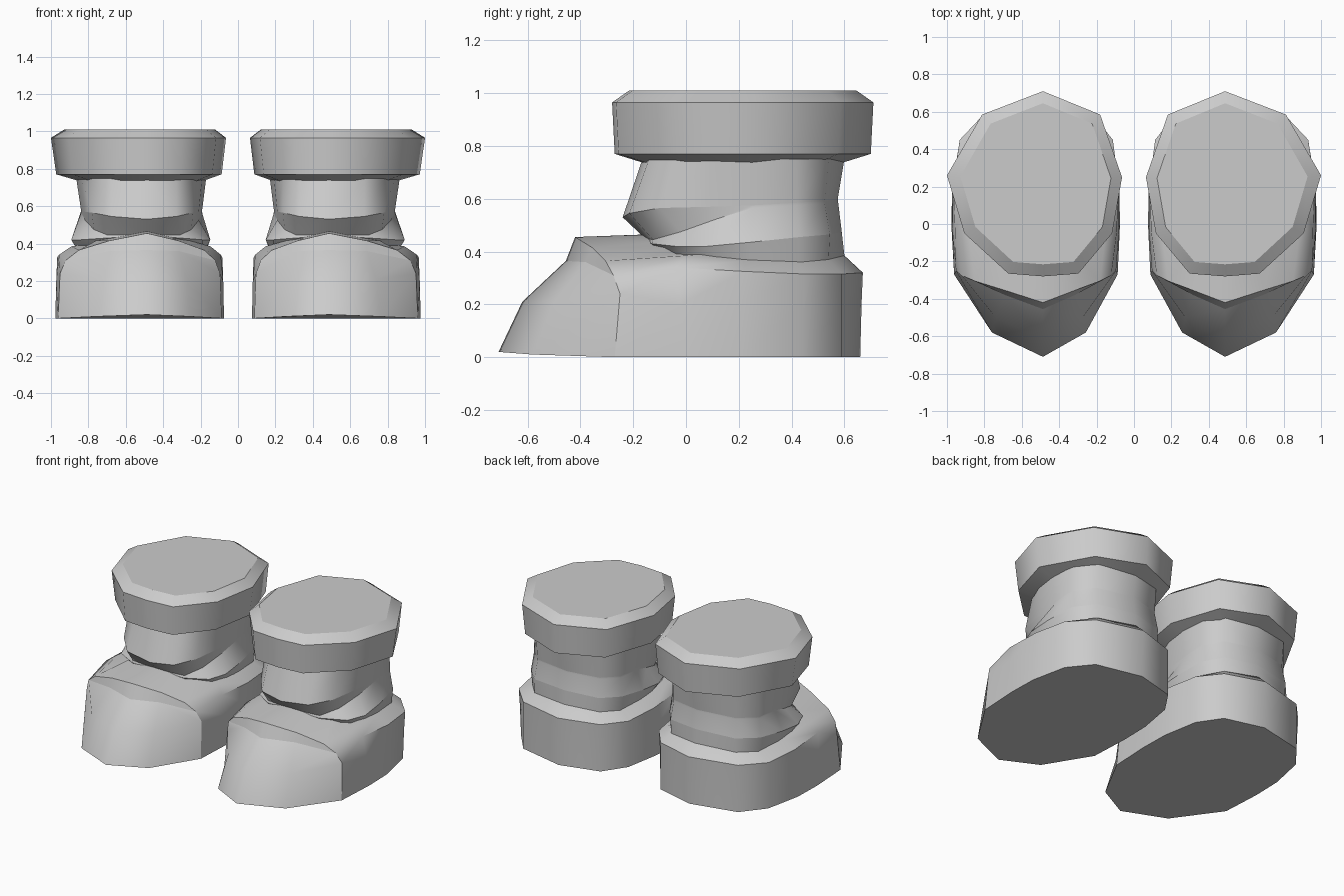
import bpy, bmesh

cube = bpy.data.objects.get("Cube")
if cube:
    bpy.data.objects.remove(cube)

grey = bpy.data.materials.new("plain_grey")
grey.use_nodes = True
colour = (0.6, 0.6, 0.6, 1)
grey.diffuse_color = colour
grey.node_tree.nodes["Principled BSDF"].inputs["Base Color"].default_value = colour

SPACING = 0.487   # distance of each toe point from the middle


def full_ring(half, outer, inner):
    """Close a half outline (front to back); the inner half is slimmer."""
    return ([(x * outer, y, z) for x, y, z in half]
            + [(-x * inner, y, z) for x, y, z in reversed(half[1:-1])])


def loft(name, rings, sign, soft=(), crease=None):
    """Skin stacked rings; ring edges are sharp unless (ring, step) is soft."""
    bm = bmesh.new()
    loops = [[bm.verts.new((sign * (SPACING + x), y, z)) for x, y, z in ring]
             for ring in rings]
    count = len(loops[0])
    for low, high in zip(loops, loops[1:]):
        for i in range(count):
            j = (i + 1) % count
            bm.faces.new((low[i], low[j], high[j], high[i]))
    bm.faces.new(list(reversed(loops[0])))
    bm.faces.new(loops[-1])
    bmesh.ops.recalc_face_normals(bm, faces=bm.faces)
    for face in bm.faces:
        face.smooth = True
    for index, loop in enumerate(loops):
        for i in range(count):
            step = min(i, count - 1 - i)
            if (index, step) not in soft:
                bm.edges.get((loop[i], loop[(i + 1) % count])).smooth = False
    # Crease running up both sides at the back of the toe cap
    if crease is not None:
        for low, high in zip(loops[:3], loops[1:4]):
            for i in (crease, count - crease):
                bm.edges.get((low[i], high[i])).smooth = False
    mesh = bpy.data.meshes.new(name)
    bm.to_mesh(mesh)
    bm.free()
    mesh.materials.append(grey)
    obj = bpy.data.objects.new(name, mesh)
    bpy.context.collection.objects.link(obj)


# Shoe: sole, wall, rim, instep edge and the closed top inside the ankle
sole = [(0, -.71, .02), (.27, -.58, .01), (.47, -.27, 0), (.485, 0, 0),
        (.48, .2, 0), (.43, .44, 0), (.31, .59, 0), (0, .66, 0)]
wall = [(0, -.62, .21), (.25, -.5, .21), (.46, -.25, .24), (.48, -.02, .2),
        (.48, .2, .2), (.435, .445, .2), (.31, .59, .2), (0, .665, .2)]
rim = [(0, -.455, .365), (.2, -.38, .36), (.43, -.275, .31), (.465, -.04, .34),
       (.475, .22, .325), (.44, .45, .315), (.31, .59, .315), (0, .67, .32)]
instep = [(0, -.42, .455), (.2, -.355, .415), (.36, -.305, .365), (.4, 0, .385),
          (.39, .22, .365), (.36, .42, .36), (.26, .54, .37), (0, .6, .385)]
shoe_top = [(0, -.15, .465), (.15, -.12, .435), (.27, -.08, .415), (.28, .05, .4),
            (.28, .22, .4), (.25, .38, .4), (.18, .48, .4), (0, .53, .4)]
shoe = [full_ring(half, 1.01, .85) for half in (sole, wall, rim, instep, shoe_top)]
soft_shoe = {(1, step) for step in range(7)} | {(3, step) for step in range(2, 7)}
soft_shoe.add((2, 2))

# Ankle: lower edge, bulging lip, slanting fold, waist and top
ankle_base = [(0, -.12, .41), (.2, -.1, .4), (.34, 0, .385), (.36, .12, .375),
              (.36, .25, .365), (.34, .43, .36), (.25, .54, .37), (0, .6, .385)]
lip = [(0, -.15, .44), (.2, -.13, .43), (.34, -.04, .42), (.385, .08, .42),
       (.38, .24, .435), (.35, .43, .455), (.25, .545, .465), (0, .59, .475)]
fold = [(0, -.155, .45), (.2, -.125, .445), (.27, -.02, .475), (.315, .12, .525),
        (.335, .25, .565), (.335, .42, .575), (.24, .525, .582), (0, .576, .59)]
waist = [(0, -.24, .53), (.18, -.215, .545), (.28, -.1, .565), (.315, .1, .57),
         (.335, .25, .575), (.335, .42, .585), (.24, .525, .592), (0, .575, .6)]
ankle_top = [(0, -.165, .75), (.18, -.14, .75), (.28, -.04, .75), (.335, .1, .75),
             (.36, .25, .75), (.33, .42, .75), (.24, .54, .75), (0, .6, .75)]
ankle = [full_ring(half, 1.05, .88)
         for half in (ankle_base, lip, fold, waist, ankle_top)]
soft_ankle = {(2, step) for step in range(4, 7)}

# Cuff: one lopsided outline repeated at several scales
outline = [(0, -.28), (.185, -.265), (.42, -.05), (.513, .26), (.325, .585), (0, .71),
           (-.306, .585), (-.423, .25), (-.37, -.05), (-.19, -.265)]
MID_Y = 0.215


def cuff_ring(sx, sy, z):
    return [(x * sx, MID_Y + (y - MID_Y) * sy, z) for x, y in outline]


cuff = [cuff_ring(.68, .72, .73), cuff_ring(.945, .98, .77),
        cuff_ring(1, 1, .965), cuff_ring(.86, .87, 1.01)]

for side, sign in (("left", 1), ("right", -1)):
    loft(side + "_shoe", shoe, sign, soft_shoe, crease=2)
    loft(side + "_ankle", ankle, sign, soft_ankle)
    loft(side + "_cuff", cuff, sign)
